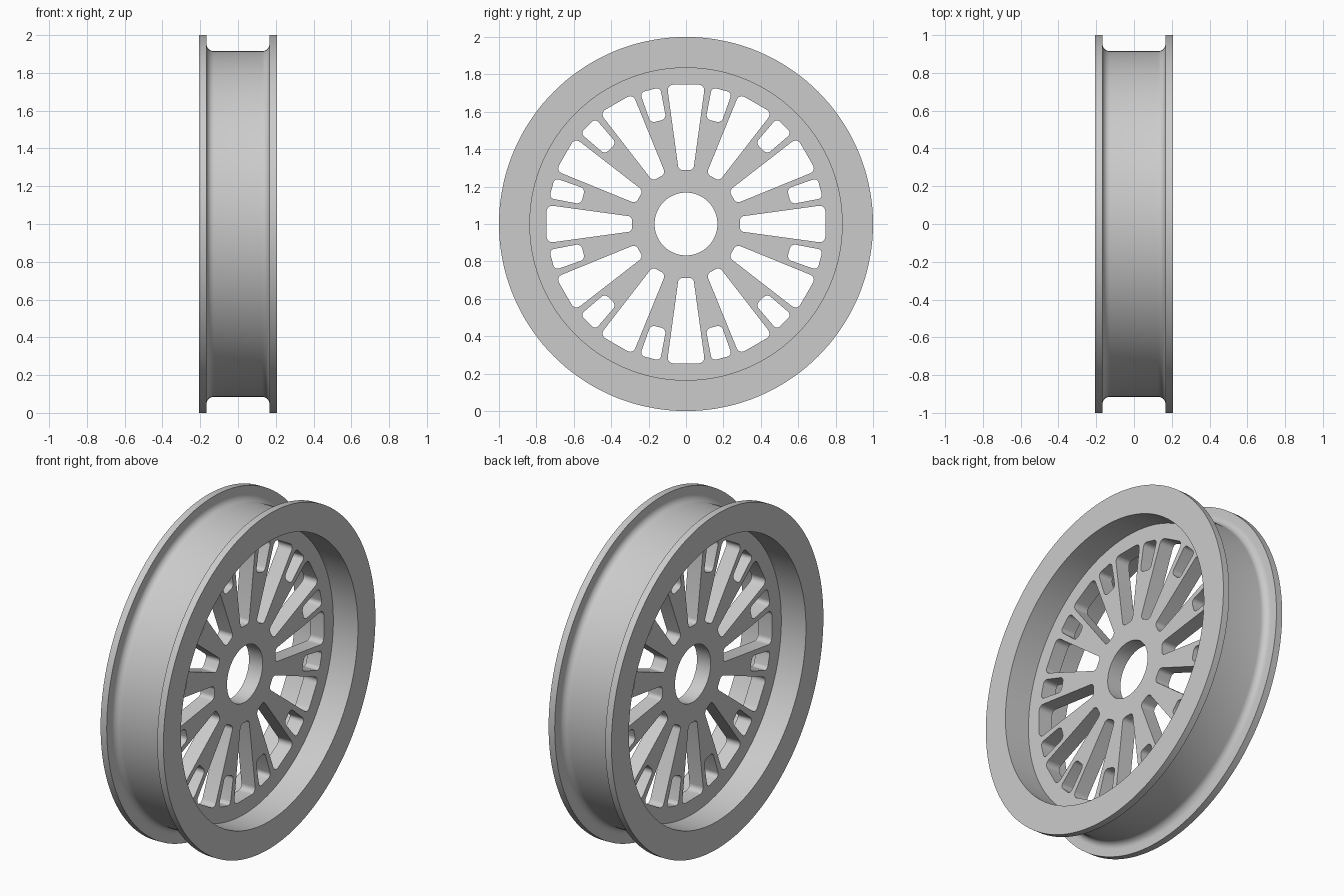
import bpy, bmesh, math
from mathutils import Vector, Matrix

if "Cube" in bpy.data.objects:
    bpy.data.objects.remove(bpy.data.objects["Cube"])

CENTRE = Vector((0, 0, 1))
SEGS = 144


def finish(obj):
    bpy.ops.object.select_all(action='DESELECT')
    obj.select_set(True)
    bpy.context.view_layer.objects.active = obj
    bpy.ops.object.shade_smooth_by_angle(angle=math.radians(30))


def circle(r, n=SEGS):
    return [(r * math.cos(2 * math.pi * i / n), r * math.sin(2 * math.pi * i / n)) for i in range(n)]


def window(angle, half, r0, r1, round_in, round_out):
    """Tapered slot with rounded corners, pointing along angle."""
    t = math.tan(math.radians(half))
    corners = [(r0, -r0 * t, round_in), (r1, -r1 * t, round_out),
               (r1, r1 * t, round_out), (r0, r0 * t, round_in)]
    pts = []
    w = math.sqrt(0.5)
    for i, (x, y, rad) in enumerate(corners):
        c = Vector((x, y))
        a = c + (Vector(corners[i - 1][:2]) - c).normalized() * rad
        b = c + (Vector(corners[(i + 1) % 4][:2]) - c).normalized() * rad
        for k in range(7):
            s = k / 6
            f0, f1, f2 = (1 - s) ** 2, 2 * s * (1 - s) * w, s * s
            pts.append((a * f0 + c * f1 + b * f2) / (f0 + f1 + f2))
    rot = Matrix.Rotation(math.radians(angle), 2)
    return [tuple(rot @ p) for p in pts]


# Rim: U-channel section revolved about the x axis
half_profile = [(0.045, 0.835), (0.2075, 0.835), (0.2075, 1.0), (0.167, 1.0)]
for k in range(9):
    a = math.pi / 2 * k / 8
    half_profile.append((0.127 + 0.04 * math.cos(a), 0.955 - 0.04 * math.sin(a)))
profile = half_profile + [(-x, r) for x, r in reversed(half_profile)]
bm = bmesh.new()
rings = []
for x, r in profile:
    rings.append([bm.verts.new((x, y, z)) for y, z in circle(r)])
for i in range(len(rings)):
    a, b = rings[i], rings[(i + 1) % len(rings)]
    for j in range(SEGS):
        k = (j + 1) % SEGS
        bm.faces.new((a[j], a[k], b[k], b[j]))
# small step where the flange face meets the fillet is welded away
bmesh.ops.remove_doubles(bm, verts=bm.verts, dist=1e-5)
bmesh.ops.recalc_face_normals(bm, faces=bm.faces)
mesh = bpy.data.meshes.new("rim")
bm.to_mesh(mesh)
bm.free()
rim = bpy.data.objects.new("rim", mesh)
rim.location = CENTRE
bpy.context.collection.objects.link(rim)
finish(rim)

# Spoked web: filled outline with hub hole and two kinds of window
outlines = [circle(0.837), circle(0.168, 96)]
for i in range(12):
    outlines.append(window(30 * i, 7.8, 0.288, 0.745, 0.022, 0.035))
    outlines.append(window(30 * i + 15, 4.3, 0.57, 0.742, 0.025, 0.025))
curve = bpy.data.curves.new("spoked_web", 'CURVE')
curve.dimensions = '2D'
curve.fill_mode = 'BOTH'
curve.extrude = 0.045
for pts in outlines:
    sp = curve.splines.new('POLY')
    sp.points.add(len(pts) - 1)
    for p, (u, v) in zip(sp.points, pts):
        p.co = (u, v, 0, 1)
    sp.use_cyclic_u = True
web = bpy.data.objects.new("spoked_web", curve)
bpy.context.collection.objects.link(web)
bpy.ops.object.select_all(action='DESELECT')
web.select_set(True)
bpy.context.view_layer.objects.active = web
bpy.ops.object.convert(target='MESH')
web = bpy.context.view_layer.objects.active

# Turn the flat outline so its axis lies along x
web.data.transform(Matrix(((0, 0, 1, 0), (1, 0, 0, 0), (0, 1, 0, 0), (0, 0, 0, 1))))
bm = bmesh.new()
bm.from_mesh(web.data)
bmesh.ops.remove_doubles(bm, verts=bm.verts, dist=1e-5)
bmesh.ops.recalc_face_normals(bm, faces=bm.faces)
bm.to_mesh(web.data)
bm.free()
web.location = CENTRE
finish(web)
